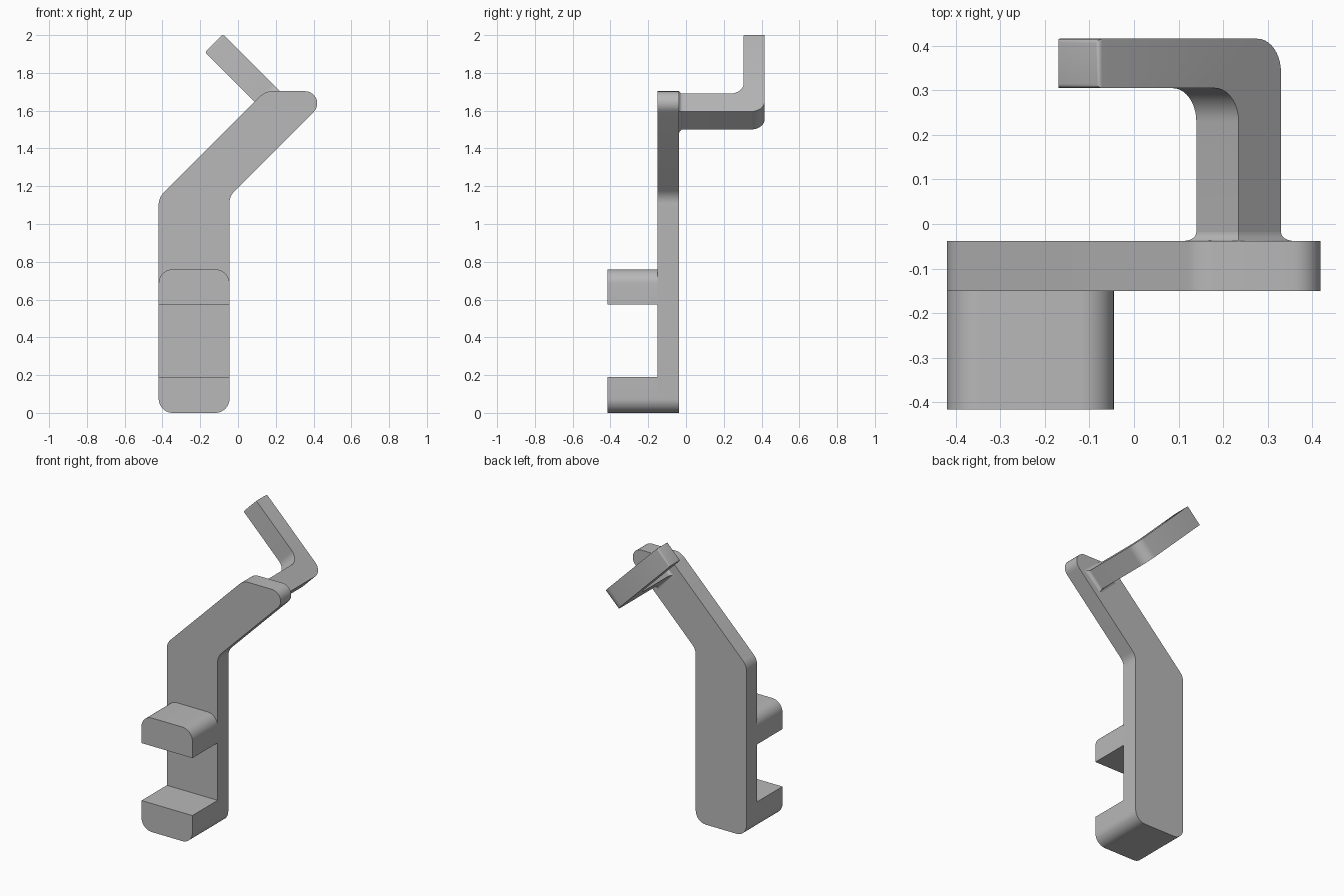
import bpy, bmesh, math
from mathutils import Vector

cube = bpy.data.objects.get("Cube")
if cube:
    bpy.data.objects.remove(cube, do_unlink=True)

grey = bpy.data.materials.new("light grey")
grey.use_nodes = True
grey.diffuse_color = (0.48, 0.48, 0.48, 1)
grey.node_tree.nodes["Principled BSDF"].inputs["Base Color"].default_value = grey.diffuse_color


def rounded(corners, steps=10):
    """Outline through (a, b, radius) corners, each filleted."""
    outline = []
    for i, (a, b, r) in enumerate(corners):
        p = Vector((a, b))
        if r == 0:
            outline.append(p)
            continue
        to_prev = (Vector(corners[i - 1][:2]) - p).normalized()
        to_next = (Vector(corners[(i + 1) % len(corners)][:2]) - p).normalized()
        half = to_prev.angle(to_next) / 2
        centre = p + (to_prev + to_next).normalized() * r / math.sin(half)
        start = p + to_prev * r / math.tan(half) - centre
        end = p + to_next * r / math.tan(half) - centre
        sweep = math.pi - 2 * half
        for k in range(steps + 1):
            t = k / steps
            w = (start * math.sin((1 - t) * sweep) + end * math.sin(t * sweep)) / math.sin(sweep)
            outline.append(centre + w)
    return outline


def loft(bm, rings):
    """Closed solid skinned through rings of points."""
    loops = [[bm.verts.new(p) for p in ring] for ring in rings]
    for low, high in zip(loops, loops[1:]):
        for i in range(len(low)):
            bm.faces.new((low[i - 1], low[i], high[i], high[i - 1]))
    bm.faces.new(loops[0])
    bm.faces.new(loops[-1])
    bmesh.ops.recalc_face_normals(bm, faces=bm.faces)


def finish(name, bm):
    mesh = bpy.data.meshes.new(name)
    bm.to_mesh(mesh)
    bm.free()
    mesh.materials.append(grey)
    obj = bpy.data.objects.new(name, mesh)
    bpy.context.collection.objects.link(obj)
    bpy.ops.object.select_all(action='DESELECT')
    obj.select_set(True)
    bpy.context.view_layer.objects.active = obj
    bpy.ops.object.shade_smooth_by_angle(angle=math.radians(30))


def plate(name, corners, y0, y1):
    outline = rounded(corners)
    bm = bmesh.new()
    loft(bm, [[(x, y, z) for x, z in outline] for y in (y0, y1)])
    finish(name, bm)


LEFT, RIGHT = -0.42, -0.045
FRONT, FACE, BACK, REAR = -0.416, -0.15, -0.038, 0.416
R = 0.075

# Bent upright plate
plate("bent_upright", [(LEFT, 0, R), (RIGHT, 0, R), (RIGHT, 1.148, 0.09),
                       (0.51, 1.703, 0.064), (0.144, 1.703, 0.09),
                       (LEFT, 1.139, 0.09)], FACE, BACK)

# Two forward jaws
plate("lower_jaw", [(LEFT, 0, R), (RIGHT, 0, R), (RIGHT, 0.19, 0), (LEFT, 0.19, 0)], FRONT, FACE)
plate("upper_jaw", [(LEFT, 0.573, 0), (RIGHT, 0.573, 0), (RIGHT, 0.76, R), (LEFT, 0.76, R)], FRONT, FACE)

# Square bar leaving the back, then bending up and sideways
centre = Vector((0.235, 0, 1.595))
along = Vector((-1, 0, 1)).normalized()
across = Vector((1, 0, 1)).normalized()
depth = Vector((0, 1, 0))
H = 0.0672
TIP = 0.511
outline = rounded([(-H, BACK, 0), (H, BACK, 0), (H, 0.305, R), (TIP, 0.305, 0),
                   (TIP, REAR, 0), (-H, REAR, R)])
bm = bmesh.new()
loft(bm, [[centre + along * u + depth * y + across * s for u, y in outline] for s in (-H, H)])
tip_edges = [e for e in bm.edges
             if all((v.co - centre).dot(along) > TIP - 0.001 for v in e.verts)]
bmesh.ops.bevel(bm, geom=tip_edges, offset=0.01, segments=4, profile=0.5, affect='EDGES')
finish("hook_arm", bm)

# Small fillet where the bar meets the plate
FILLET = 0.02
rings = []
for k in range(7):
    t = k / 6 * math.pi / 2
    h = H + FILLET * (1 - math.sin(t))
    y = BACK + FILLET * (1 - math.cos(t))
    ring = [centre + depth * y + along * a * h + across * b * h
            for a, b in ((-1, -1), (1, -1), (1, 1), (-1, 1))]
    for p in ring:
        p.z = min(p.z, 1.702)
    rings.append(ring)
bm = bmesh.new()
loft(bm, rings)
finish("arm_base_fillet", bm)
